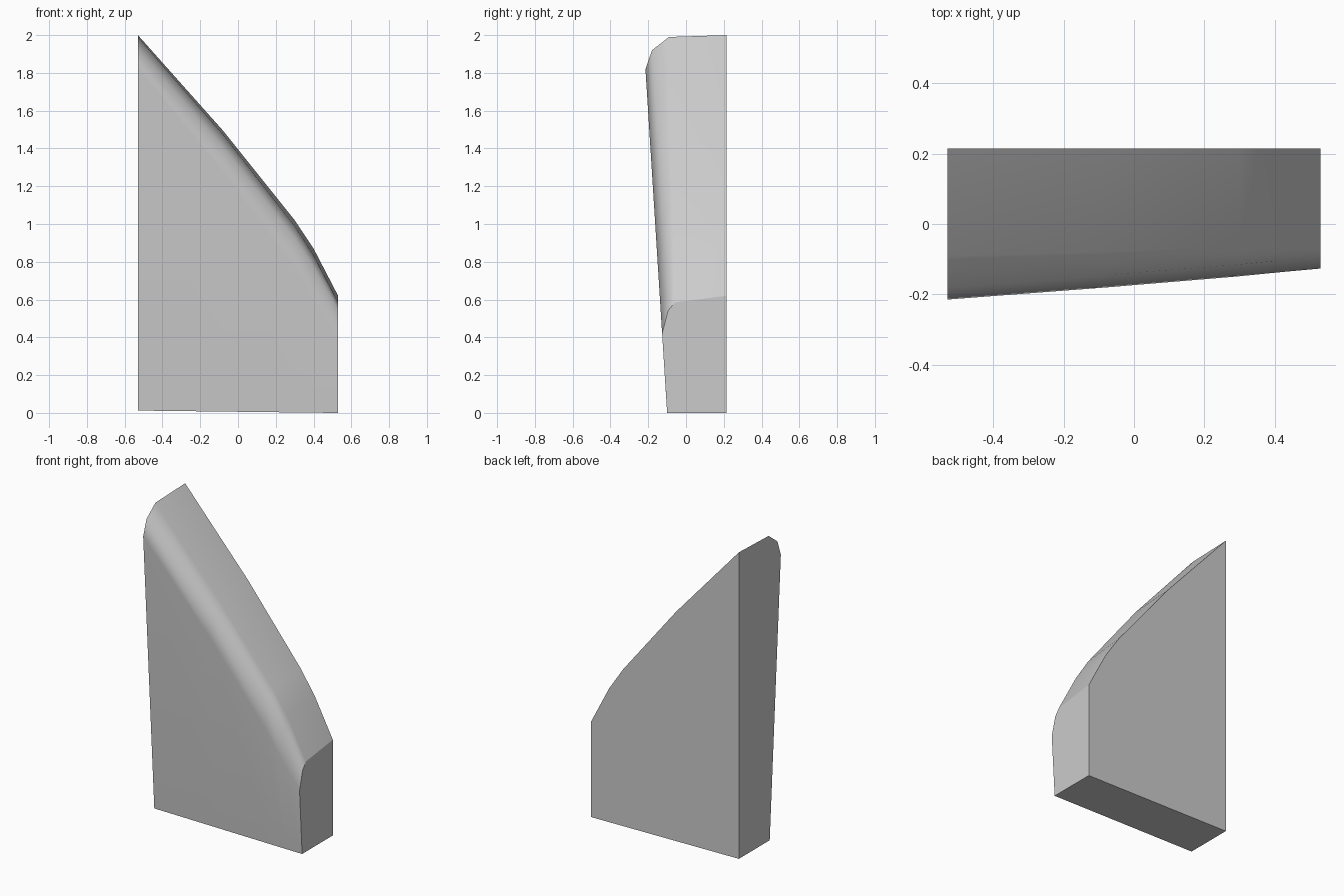
import bpy
import bmesh

cube = bpy.data.objects.get("Cube")
if cube:
    bpy.data.objects.remove(cube, do_unlink=True)

BACK = 0.215


def front_y(z):
    """Forward-leaning plane of the front face."""
    return -0.1 - 0.063 * z


# Stations: x, back top height, then (y, drop below the top) for the shoulder and
# the middle of the rounded edge, and the drop where the front face begins
stations = [
    (-0.53, 2.00, (-0.09, 0.01), (-0.18, 0.08), 0.18),
    (-0.08, 1.495, (-0.08, 0.02), (-0.145, 0.09), 0.22),
    (0.30, 1.02, (-0.065, 0.03), (-0.115, 0.10), 0.25),
    (0.40, 0.87, (-0.06, 0.035), (-0.105, 0.10), 0.26),
    (0.53, 0.62, (-0.06, 0.035), (-0.095, 0.08), 0.20),
]


def section(x, top, shoulder, middle, drop):
    base = 0.006 - 0.012 * x
    z = top - drop
    return [
        (x, BACK, base),
        (x, BACK, top),
        (x, shoulder[0], top - shoulder[1]),
        (x, middle[0], top - middle[1]),
        (x, front_y(z), z),
        (x, front_y(base), base),
    ]


# Wedge body lofted through the stations
bm = bmesh.new()
rings = [[bm.verts.new((p[0], p[1], max(p[2], 0))) for p in section(*s)] for s in stations]
for a, b in zip(rings, rings[1:]):
    for i in range(len(a)):
        j = (i + 1) % len(a)
        face = bm.faces.new((a[i], a[j], b[j], b[i]))
        face.smooth = 1 <= i <= 4   # rounded top and front; back and base stay flat
bm.faces.new(rings[0])
bm.faces.new(list(reversed(rings[-1])))
bmesh.ops.recalc_face_normals(bm, faces=bm.faces)

# Crisp borders around the flat end, back and base faces
for edge in bm.edges:
    edge.smooth = all(f.smooth for f in edge.link_faces)

mesh = bpy.data.meshes.new("wedge_panel")
bm.to_mesh(mesh)
bm.free()
panel = bpy.data.objects.new("wedge_panel", mesh)
bpy.context.collection.objects.link(panel)

# Keep the large faces evenly shaded
weighted = panel.modifiers.new("even_shading", 'WEIGHTED_NORMAL')
weighted.keep_sharp = True

# Plain grey material
grey = bpy.data.materials.new("plain_grey")
grey.use_nodes = True
colour = (0.6, 0.6, 0.6, 1)
grey.diffuse_color = colour
grey.node_tree.nodes["Principled BSDF"].inputs["Base Color"].default_value = colour
mesh.materials.append(grey)
